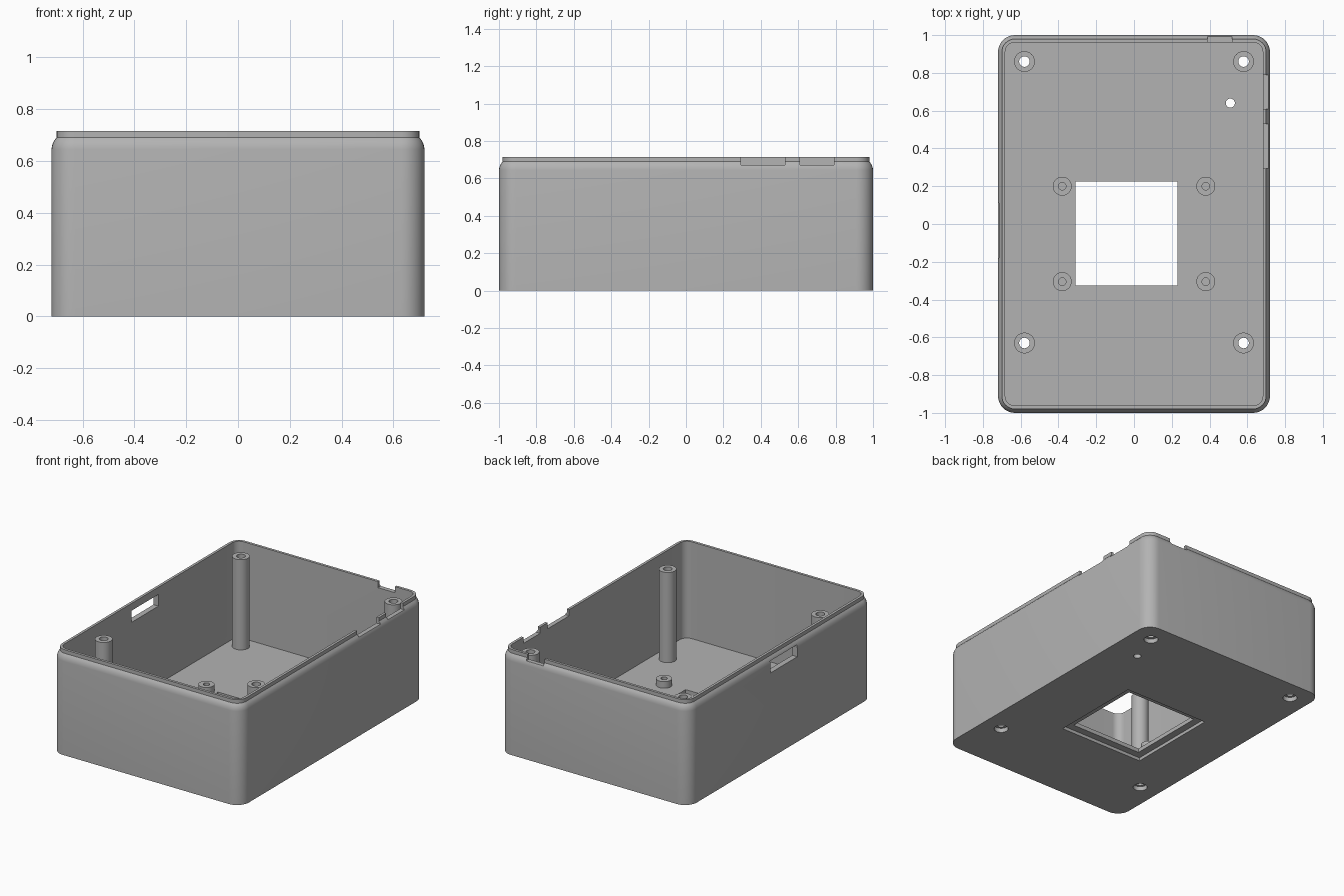
import bpy, bmesh, math

if "Cube" in bpy.data.objects:
    bpy.data.objects.remove(bpy.data.objects["Cube"])

GREY = (0.45, 0.45, 0.45, 1)
mat = bpy.data.materials.new("matte grey")
mat.use_nodes = True
mat.diffuse_color = GREY
mat.node_tree.nodes["Principled BSDF"].inputs["Base Color"].default_value = GREY

HALF_X, HALF_Y = 0.72, 1.0
FLOOR, SHOULDER, TOP = 0.05, 0.69, 0.715


def finish(bm, name):
    bmesh.ops.recalc_face_normals(bm, faces=bm.faces)
    mesh = bpy.data.meshes.new(name)
    bm.to_mesh(mesh)
    bm.free()
    mesh.materials.append(mat)
    obj = bpy.data.objects.new(name, mesh)
    bpy.context.collection.objects.link(obj)
    return obj


def activate(obj):
    bpy.ops.object.select_all(action='DESELECT')
    obj.select_set(True)
    bpy.context.view_layer.objects.active = obj


def loft(bm, rings, closed_profile=False):
    """Bridge successive vertex loops, capping or closing the ends."""
    loops = [[bm.verts.new(p) for p in ring] for ring in rings]
    n = len(loops[0])
    pairs = list(zip(loops, loops[1:]))
    if closed_profile:
        pairs.append((loops[-1], loops[0]))
    for a, b in pairs:
        for i in range(n):
            j = (i + 1) % n
            bm.faces.new((a[i], a[j], b[j], b[i]))
    if not closed_profile:
        bm.faces.new(loops[0])
        bm.faces.new(loops[-1])


def rounded_ring(inset, z, radius=0.09, steps=8):
    """Rounded rectangle, shrunk evenly from the outer wall."""
    r = radius - inset
    cx, cy = HALF_X - radius, HALF_Y - radius
    points = []
    for k, (sx, sy) in enumerate(((1, 1), (-1, 1), (-1, -1), (1, -1))):
        for s in range(steps + 1):
            a = math.pi / 2 * (k + s / steps)
            points.append((sx * cx + r * math.cos(a), sy * cy + r * math.sin(a), z))
    return points


def circle(x, y, z, r, n=32):
    return [(x + r * math.cos(2 * math.pi * i / n),
             y + r * math.sin(2 * math.pi * i / n), z) for i in range(n)]


def cut(target, cutter):
    cutter.hide_render = True
    activate(target)
    mod = target.modifiers.new("cut", 'BOOLEAN')
    mod.operation = 'DIFFERENCE'
    mod.solver = 'EXACT'
    mod.object = cutter
    bpy.ops.object.modifier_apply(modifier=mod.name)
    bpy.data.objects.remove(cutter)


def cut_box(target, x, y, z):
    bm = bmesh.new()
    loft(bm, [[(x[0], y[0], h), (x[1], y[0], h), (x[1], y[1], h), (x[0], y[1], h)]
              for h in z])
    cut(target, finish(bm, "box_cutter"))


def cut_hole(target, x, y, profile):
    bm = bmesh.new()
    loft(bm, [circle(x, y, z, r) for r, z in profile])
    cut(target, finish(bm, "hole_cutter"))


def post(name, x, y, r, bore, top, bore_bottom):
    """Round standoff with a bore, open below or blind."""
    bm = bmesh.new()
    base = FLOOR - 0.001
    if bore_bottom is None:
        profile = [(r, base), (r, top), (bore, top), (bore, base)]
        loft(bm, [circle(x, y, z, q) for q, z in profile], True)
    else:
        profile = [(r, base), (r, top), (bore, top), (bore, bore_bottom)]
        loft(bm, [circle(x, y, z, q) for q, z in profile])
    return finish(bm, name)


# Case shell: outer wall, rounded shoulder, lip, cavity
bm = bmesh.new()
shoulder = [(0.0, 0.645), (0.002, 0.658), (0.006, 0.67), (0.012, 0.681), (0.02, SHOULDER)]
profile = [(0.0, 0.0)] + shoulder + [(0.02, TOP), (0.038, TOP), (0.038, FLOOR)]
loft(bm, [rounded_ring(inset, z) for inset, z in profile])
case = finish(bm, "case_shell")

# Floor window with a shallow step underneath
wx, wy = (-0.31, 0.23), (-0.325, 0.225)
cut_box(case, wx, wy, (-0.1, 0.1))
cut_box(case, (wx[0] - 0.05, wx[1] + 0.05), (wy[0] - 0.05, wy[1] + 0.05), (-0.1, 0.022))

# Rim notches and left wall slot
for y in ((0.295, 0.53), (0.61, 0.79)):
    cut_box(case, (0.67, 0.8), y, (0.673, 0.8))
cut_box(case, (0.39, 0.52), (0.95, 1.1), (0.673, 0.8))
cut_box(case, (-0.8, -0.67), (-0.18, 0.11), (0.585, 0.665))

# Indicator hole
cut_hole(case, 0.51, 0.64, [(0.024, -0.1), (0.024, 0.1)])

# Tall screw posts with counterbored holes, and short blind standoffs
posts = []
for side, sx in (("left", 1), ("right", -1)):
    for end, tall_y, short_y in (("back", 0.86, 0.2), ("front", -0.63, -0.305)):
        x = sx * 0.58
        cut_hole(case, x, tall_y,
                 [(0.045, -0.1), (0.045, 0.03), (0.028, 0.03), (0.028, 0.1)])
        posts.append(post(f"screw_post_{end}_{side}", x, tall_y, 0.055, 0.028, 0.67, None))
        posts.append(post(f"standoff_{end}_{side}", sx * 0.38, short_y,
                          0.05, 0.02, 0.095, 0.055))

for obj in [case] + posts:
    activate(obj)
    bpy.ops.object.shade_smooth_by_angle(angle=math.radians(30))
